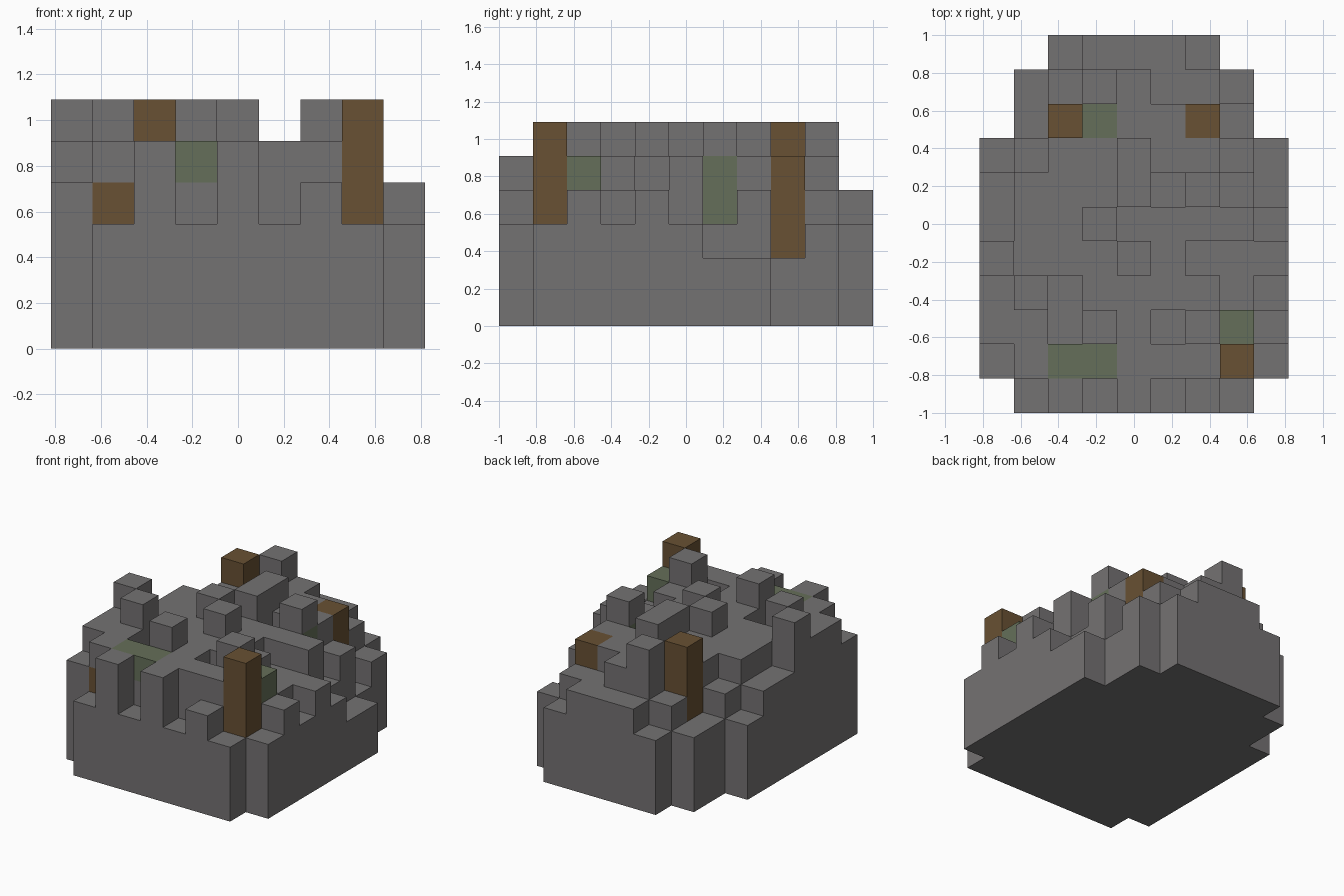
import bpy, bmesh, math
from mathutils import Vector

cube = bpy.data.objects.get("Cube")
if cube:
    bpy.data.objects.remove(cube, do_unlink=True)

U = 2 / 11  # block size

# Block heights of the rock, one row per step from front to back
ROWS = ["035353430",
        "455555563",
        "554654654",
        "564555543",
        "655565444",
        "455655553",
        "455564632",
        "345565542",
        "036555520",
        "034654430",
        "003444300"]

# Coloured blocks: column, row, lowest layer, layer above the top
BROWN = {"front_left_post": (7, 1, 3, 6), "back_right_post": (2, 8, 3, 6),
         "back_left_post": (6, 8, 2, 5), "front_right_block": (1, 1, 3, 4)}
GREEN = {"front_moss_right": (2, 1, 4, 5), "front_moss_middle": (3, 1, 4, 5),
         "left_moss": (7, 2, 4, 5), "left_tower_moss": (6, 6, 3, 5),
         "back_moss": (3, 8, 4, 5)}


def material(name, colour):
    mat = bpy.data.materials.new(name)
    mat.use_nodes = True
    mat.diffuse_color = (*colour, 1)
    bsdf = next(n for n in mat.node_tree.nodes if n.type == 'BSDF_PRINCIPLED')
    bsdf.inputs["Base Color"].default_value = (*colour, 1)
    return mat


stone = material("stone grey", (0.175, 0.168, 0.170))
wood = material("earth brown", (0.138, 0.082, 0.033))
moss = material("moss green", (0.130, 0.159, 0.100))

SOLID = {(i, j, k) for j, row in enumerate(ROWS)
         for i, h in enumerate(row) for k in range(int(h))}
AXES = [Vector(a) for a in ((1, 0, 0), (0, 1, 0), (0, 0, 1))]


def block_mesh(name, cells, mat):
    """Join blocks into one shell that keeps only the exposed faces."""
    bm = bmesh.new()
    for cell in sorted(cells):
        centre = Vector(cell) + Vector((0.5, 0.5, 0.5))
        for a in range(3):
            for sign in (1, -1):
                n = AXES[a] * sign
                if tuple(int(c) for c in Vector(cell) + n) in SOLID:
                    continue
                u, v = AXES[(a + 1) % 3] / 2, AXES[(a + 2) % 3] / 2 * sign
                mid = centre + n / 2
                bm.faces.new([bm.verts.new(mid + p)
                              for p in (-u - v, u - v, u + v, v - u)])
    bmesh.ops.remove_doubles(bm, verts=bm.verts[:], dist=0.01)
    # Merge flush faces into flat panels
    bmesh.ops.dissolve_limit(bm, angle_limit=math.radians(1),
                             verts=bm.verts[:], edges=bm.edges[:])
    for vert in bm.verts:
        vert.co = (vert.co - Vector((4.5, 5.5, 0))) * U
    mesh = bpy.data.meshes.new(name)
    bm.to_mesh(mesh)
    bm.free()
    mesh.materials.append(mat)
    bpy.context.collection.objects.link(bpy.data.objects.new(name, mesh))


# Coloured blocks, then the rock from everything left over
coloured = set()
for group, mat in ((BROWN, wood), (GREEN, moss)):
    for name, (i, j, low, high) in group.items():
        cells = {(i, j, k) for k in range(low, high)}
        coloured |= cells
        block_mesh(name, cells, mat)
block_mesh("rock_body", SOLID - coloured, stone)
